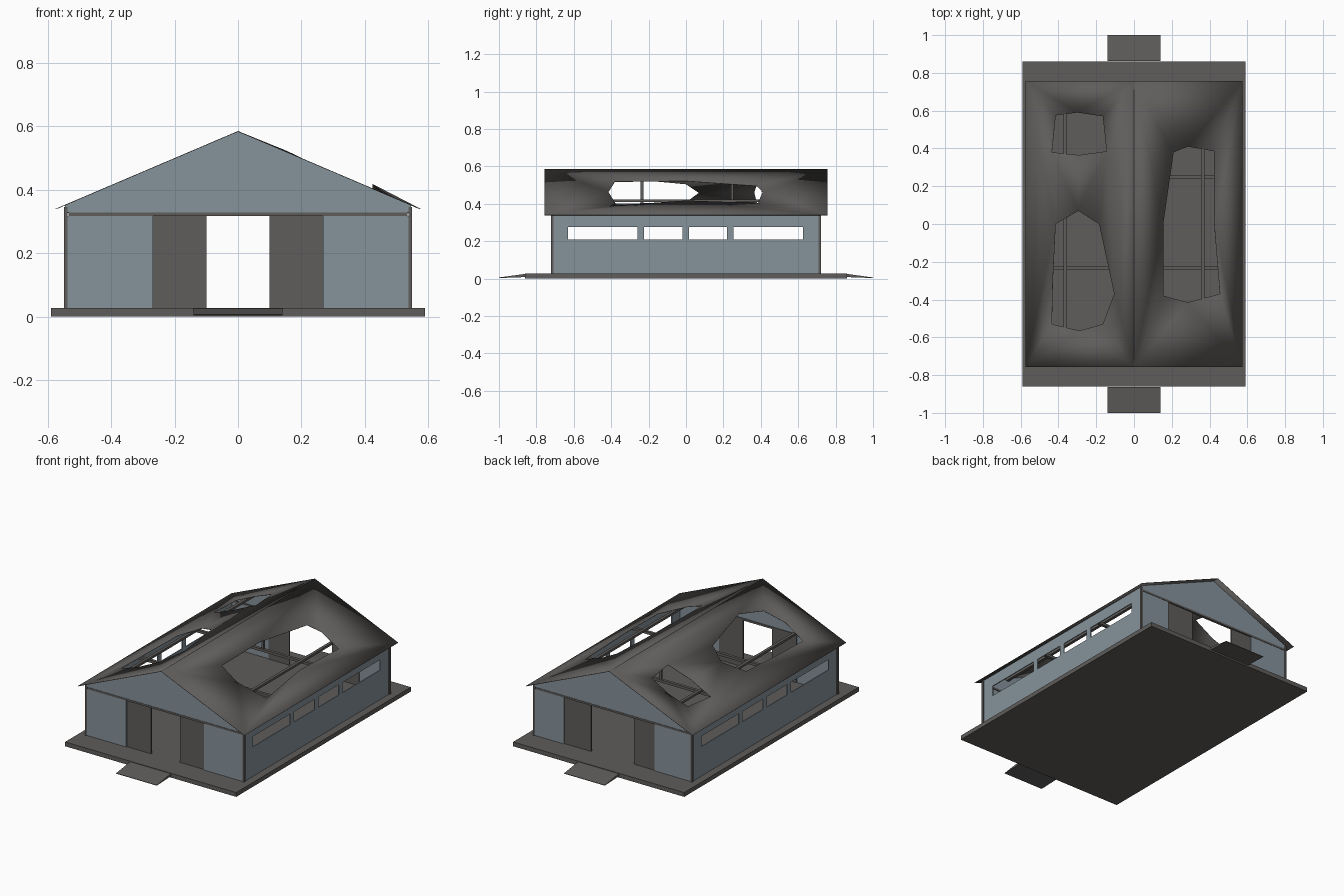
import bpy, bmesh
from mathutils import Vector

if "Cube" in bpy.data.objects:
    bpy.data.objects.remove(bpy.data.objects["Cube"])


def material(name, col):
    m = bpy.data.materials.new(name)
    m.diffuse_color = (*col, 1)
    m.use_nodes = True
    m.node_tree.nodes["Principled BSDF"].inputs["Base Color"].default_value = m.diffuse_color
    return m


BLUE = material("blue_grey_panel", (0.238, 0.292, 0.330))
GREY = material("dark_warm_grey", (0.115, 0.109, 0.104))


def finish(name, bm, mat):
    me = bpy.data.meshes.new(name)
    bm.to_mesh(me)
    bm.free()
    me.materials.append(mat)
    ob = bpy.data.objects.new(name, me)
    bpy.context.collection.objects.link(ob)
    return ob


def box(name, x, y, z, mat):
    lo, hi = zip(x, y, z)
    bm = bmesh.new()
    bmesh.ops.create_cube(bm, size=1)
    for v in bm.verts:
        v.co = Vector([lo[i] + (v.co[i] + .5) * (hi[i] - lo[i]) for i in range(3)])
    return finish(name, bm, mat)


def prism(name, profile, axis, a, b, mat):
    """Extrude a closed 2D profile along x (axis 0) or y (axis 1)."""
    def put(p, t):
        return (t, p[0], p[1]) if axis == 0 else (p[0], t, p[1])
    bm = bmesh.new()
    lo = [bm.verts.new(put(p, a)) for p in profile]
    hi = [bm.verts.new(put(p, b)) for p in profile]
    bm.faces.new(lo)
    bm.faces.new(hi[::-1])
    n = len(lo)
    for i in range(n):
        j = (i + 1) % n
        bm.faces.new((lo[i], hi[i], hi[j], lo[j]))
    bmesh.ops.recalc_face_normals(bm, faces=bm.faces[:])
    return finish(name, bm, mat)


def span(s, a, b):
    """Range a..b mirrored to side s."""
    return tuple(sorted((s * a, s * b)))


RIDGE, EAVE_X, EAVE_Z, ROOF_Y = 0.585, 0.575, 0.34, 0.757
FLOOR = 0.027


def roof_z(x):
    return RIDGE - abs(x) * (RIDGE - EAVE_Z) / EAVE_X


# foundation slab and the two entrance ramps
box("foundation_slab", (-.59, .59), (-.86, .86), (0, FLOOR), GREY)
for s, label in ((-1, "front"), (1, "back")):
    prism(label + "_ramp", [(s * .862, .025), (s * 1.0, .006), (s * 1.0, .003), (s * .862, .008)],
          0, -.14, .14, GREY)

# side walls: a grid with the window cells left open
win = [(-.63, -.26), (-.225, -.02), (.015, .22), (.255, .625)]
ys = [-.715] + [y for w in win for y in w] + [.715]
zs = [FLOOR, .21, .275, .347]
for s, label in ((-1, "left"), (1, "right")):
    bm = bmesh.new()
    g = [[bm.verts.new((s * .543, y, z)) for z in zs] for y in ys]
    for i in range(len(ys) - 1):
        for j in range(3):
            if j == 1 and i % 2 == 1:
                continue
            bm.faces.new((g[i][j], g[i + 1][j], g[i + 1][j + 1], g[i][j + 1]))
    bm.normal_update()
    for f in bm.faces:
        if f.normal.x * s < 0:
            f.normal_flip()
    wall = finish(label + "_wall", bm, BLUE)
    mod = wall.modifiers.new("thickness", 'SOLIDIFY')
    mod.thickness = .006

# end walls: gable, lintel, corner posts, panels and sliding doors
for s, label in ((-1, "front"), (1, "back")):
    a, b = span(s, .71, .718)
    prism(label + "_gable", [(-.545, .329), (.545, .329), (.545, roof_z(.545) - .002),
                             (0, RIDGE - .002), (-.545, roof_z(.545) - .002)], 1, a, b, BLUE)
    box(label + "_lintel", (-.535, .535), span(s, .705, .72), (.317, .329), GREY)
    for t, side in ((-1, "left"), (1, "right")):
        box(f"{label}_{side}_corner_post", span(t, .537, .548), span(s, .708, .722),
            (FLOOR, .345), GREY)
        # the back doors stand a little further open than the front ones
        if s < 0:
            door_in, panel_in = .10, .268
        else:
            door_in, panel_in = (.14, .285) if t < 0 else (.155, .34)
        box(f"{label}_{side}_panel", span(t, panel_in, .537), span(s, .71, .718),
            (FLOOR, .317), BLUE)
        box(f"{label}_{side}_door", span(t, door_in, panel_in), span(s, .706, .712),
            (FLOOR, .317), GREY)


# roof sheets with torn holes, drawn in plan and lifted onto the slope
def roof_sheet(name, s, holes, bent):
    bm = bmesh.new()
    outer = [(0, -ROOF_Y), (s * EAVE_X, -ROOF_Y), (s * EAVE_X, ROOF_Y), (0, ROOF_Y)]
    for loop in [outer] + holes:
        vs = [bm.verts.new((x, y, 0)) for x, y in loop]
        for i in range(len(vs)):
            bm.edges.new((vs[i], vs[(i + 1) % len(vs)]))
    bmesh.ops.triangle_fill(bm, edges=bm.edges[:], use_beauty=True, normal=(0, 0, 1))
    bm.normal_update()
    for f in bm.faces:
        f.smooth = True
        if f.normal.z < 0:
            f.normal_flip()
    for v in bm.verts:
        lift = 0
        for (x, y), h in bent.items():
            if abs(v.co.x - x) + abs(v.co.y - y) < 1e-4:
                lift = h
        v.co.z = roof_z(v.co.x) + lift
    ob = finish(name, bm, GREY)
    mod = ob.modifiers.new("thickness", 'SOLIDIFY')
    mod.thickness = .002
    mod.offset = -1
    bpy.context.view_layer.objects.active = ob
    ob.select_set(True)
    bpy.ops.object.shade_smooth_by_angle()
    ob.select_set(False)


roof_sheet("right_roof", 1, [[(.21, .38), (.285, .41), (.425, .385), (.425, 0), (.455, -.37),
                              (.285, -.415), (.155, -.38), (.155, 0)]],
           {(.425, 0): .014, (.155, 0): .003})
roof_sheet("left_roof", -1, [
    [(-.415, .575), (-.3, .59), (-.165, .57), (-.145, .385), (-.29, .365), (-.435, .38)],
    [(-.415, 0), (-.295, .07), (-.185, 0), (-.105, -.37), (-.165, -.53), (-.29, -.565),
     (-.435, -.53), (-.43, -.3)]], {})

# roof frame: purlins along the length, tie beams with king posts across
for s, side in ((-1, "left"), (1, "right")):
    zt = roof_z(.372) - .003
    box(side + "_purlin", span(s, .354, .372), (-.71, .71), (zt - .014, zt), GREY)
for y, label in ((-.235, "front"), (.248, "back")):
    box(label + "_tie_beam", (-.537, .537), (y - .009, y + .009), (.327, .343), GREY)
    box(label + "_king_post", (-.008, .008), (y - .007, y + .007), (.343, RIDGE - .005), GREY)
